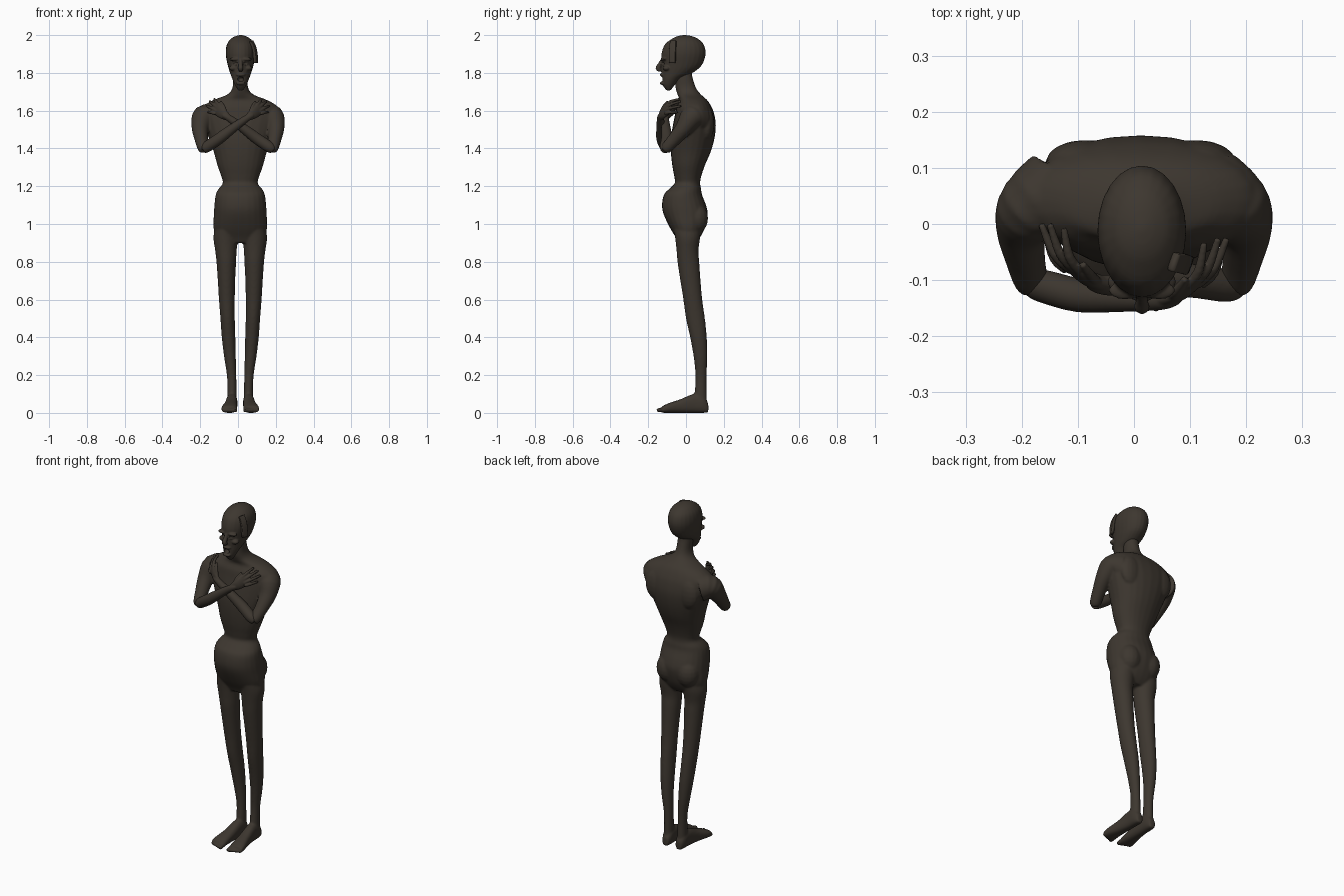
import bpy, bmesh, math
from mathutils import Vector

cube = bpy.data.objects.get("Cube")
if cube:
    bpy.data.objects.remove(cube, do_unlink=True)

skin = bpy.data.materials.new("dark brown skin")
skin.use_nodes = True
color = (0.047, 0.038, 0.029, 1)
skin.diffuse_color = color
shader = next(n for n in skin.node_tree.nodes if n.type == 'BSDF_PRINCIPLED')
shader.inputs["Base Color"].default_value = color
shader.inputs["Roughness"].default_value = 0.8

MID = 0.012      # the body's centre line
SIDES = 24


def smooth_rings(rings, steps=4):
    """Catmull-Rom interpolation between the given rings."""
    rows = [rings[0]] + list(rings) + [rings[-1]]
    out = []
    for p, q, r, s in zip(rows, rows[1:], rows[2:], rows[3:]):
        for k in range(steps):
            t = k / steps
            out.append([b + t / 2 * (c - a + t * (2*a - 5*b + 4*c - d + t * (3*b - a - 3*c + d)))
                        for a, b, c, d in zip(p, q, r, s)])
    return out + [list(rings[-1])]


def loft(bm, rings, axis=None, up=(0, 1, 0), power=1.0):
    """Skin elliptical rings (x, y, z, half width, half depth), capped at both ends."""
    rows = smooth_rings(rings)
    centers = [Vector(r[:3]) for r in rows]
    loops = []
    for i, row in enumerate(rows):
        ahead, behind = centers[min(i + 1, len(rows) - 1)], centers[max(i - 1, 0)]
        n = Vector(axis) if axis else (ahead - behind).normalized()
        side = Vector(up).cross(n).normalized()
        rise = n.cross(side)
        loop = []
        for k in range(SIDES):
            a = math.tau * k / SIDES
            c, s = math.cos(a), math.sin(a)
            c, s = math.copysign(abs(c) ** power, c), math.copysign(abs(s) ** power, s)
            loop.append(bm.verts.new(centers[i] + side * c * row[3] + rise * s * row[4]))
        loops.append(loop)
    for lo, hi in zip(loops, loops[1:]):
        for k in range(SIDES):
            j = (k + 1) % SIDES
            bm.faces.new((lo[k], lo[j], hi[j], hi[k]))
    bm.faces.new(loops[0][::-1])
    bm.faces.new(loops[-1])


def tube(bm, points, **options):
    """Round tube through (x, y, z, radius) points."""
    loft(bm, [(*p, p[3]) for p in points], **options)


def upright(bm, rows, **options):
    """Vertical loft from (z, centre x, half width, front y, back y) rows."""
    loft(bm, [(x, (f + b) / 2, z, w, (b - f) / 2) for z, x, w, f, b in rows],
         axis=(0, 0, 1), **options)


def ball(bm, center, size):
    new = bmesh.ops.create_uvsphere(bm, u_segments=16, v_segments=10, radius=1)["verts"]
    bmesh.ops.scale(bm, vec=size, verts=new)
    bmesh.ops.translate(bm, vec=center, verts=new)


def finish(bm, name, voxel=None, passes=3):
    """Turn the parts into one object, optionally fused into a single skin."""
    bmesh.ops.recalc_face_normals(bm, faces=bm.faces)
    mesh = bpy.data.meshes.new(name)
    bm.to_mesh(mesh)
    bm.free()
    mesh.materials.append(skin)
    ob = bpy.data.objects.new(name, mesh)
    bpy.context.collection.objects.link(ob)
    mesh.shade_smooth()
    if voxel:
        remesh = ob.modifiers.new("fuse", 'REMESH')
        remesh.mode = 'VOXEL'
        remesh.voxel_size = voxel
        remesh.use_smooth_shade = True
        relax = ob.modifiers.new("relax", 'SMOOTH')
        relax.factor = 0.5
        relax.iterations = passes
    return ob


# Torso and neck
body = bmesh.new()
torso = [(.90, .08, -.04, .05), (.93, .125, -.055, .075), (.98, .142, -.085, .10),
         (1.05, .14, -.118, .115), (1.1, .137, -.127, .106), (1.155, .13, -.117, .085),
         (1.185, .116, -.09, .08), (1.215, .093, -.06, .075), (1.25, .1, -.062, .08),
         (1.31, .121, -.073, .1), (1.38, .14, -.08, .13), (1.45, .165, -.08, .15),
         (1.52, .19, -.07, .158), (1.58, .208, -.058, .15), (1.62, .2, -.05, .135),
         (1.655, .145, -.035, .113), (1.685, .07, -.045, .08), (1.72, .042, -.055, .053),
         (1.78, .037, -.055, .034), (1.82, .034, -.05, .03)]
upright(body, [(z, MID, w, f, b) for z, w, f, b in torso], power=.92)

# Legs, feet, toes and upper arms
leg = [(1.0, .07, .06, -.07, .08), (.93, .077, .065, -.058, .075), (.86, .076, .057, -.05, .066),
       (.8, .074, .052, -.045, .07), (.7, .073, .046, -.03, .077), (.6, .071, .042, -.014, .086),
       (.5, .067, .038, 0, .1), (.4, .062, .036, .022, .11), (.3, .055, .031, .04, .113),
       (.2, .046, .025, .05, .109), (.12, .044, .024, .047, .109), (.03, .044, .026, .04, .112)]
foot = [(.118, .043, .018, .05), (.09, .044, .028, .09), (.04, .045, .03, .1),
        (-.03, .05, .034, .072), (-.09, .057, .041, .052), (-.125, .059, .042, .036)]
upper_arm = [(.14, .06, 1.56, .075), (.182, .03, 1.565, .064), (.2, -.01, 1.51, .046),
             (.194, -.06, 1.45, .036), (.184, -.1, 1.405, .031), (.178, -.11, 1.395, .024)]
for s in (-1, 1):
    upright(body, [(z, MID + s * x, w, f, b) for z, x, w, f, b in leg])
    loft(body, [(MID + s * x, y, top / 2, w, top / 2) for y, x, w, top in foot],
         axis=(0, -1, 0), up=(0, 0, 1), power=.8)
    for i in range(5):
        x = MID + s * (.027 + .016 * i)
        r = .012 - .001 * i
        tip = -.145 + .006 * i
        tube(body, [(x, -.1, .02, r), (x, tip, .014, r), (x, tip - .01, .012, r / 2)], up=(0, 0, 1))
    tube(body, [(s * x, y, z, r) for x, y, z, r in upper_arm])
    # Shoulder blades and buttocks
    ball(body, (MID + s * .1, .11, 1.53), (.07, .04, .09))
    ball(body, (MID + s * .065, .055, 1.03), (.065, .062, .08))
finish(body, "body", voxel=.006, passes=5)

# Crossed forearms with hands resting on the chest
forearm = [(.186, -.108, 1.393, .022), (.165, -.11, 1.408, .029), (.1, -.115, 1.452, .03),
           (.03, -.12, 1.505, .025), (-.05, -.123, 1.562, .018), (-.075, -.115, 1.575, .016)]
palm = [(-.05, -.122, 1.562, .018, .014), (-.08, -.112, 1.583, .028, .014),
        (-.105, -.093, 1.603, .032, .013), (-.122, -.08, 1.615, .026, .009)]
finger_tips = [(-.125, -.022, 1.662), (-.15, -.014, 1.65), (-.165, -.014, 1.625), (-.158, -.03, 1.592)]
for s, side, shift in ((-1, "right", -.012), (1, "left", .014)):
    arm = bmesh.new()
    tube(arm, [(s * x, y + shift * (x < .15), z, r) for x, y, z, r in forearm])
    loft(arm, [(s * x, y + shift, z, a, b) for x, y, z, a, b in palm], up=(-s * .5, -.86, 0))
    for i, tip in enumerate(finger_tips):
        base = Vector((-.098 - .007 * i, -.096, 1.626 - .014 * i))
        end = Vector(tip)
        knuckle = base.lerp(end, .5) + Vector((-.004, -.012, .003))
        tube(arm, [(s * p.x, p.y + shift, p.z, r)
                   for p, r in ((base, .009), (knuckle, .0085), (end, .006))])
    # Thumb
    thumb = [(-.065, -.118, 1.585, .01), (-.075, -.108, 1.618, .009), (-.092, -.085, 1.65, .006)]
    tube(arm, [(s * x, y + shift, z, r) for x, y, z, r in thumb], up=(1, 0, 0))
    finish(arm, side + "_forearm_and_hand", voxel=.0032, passes=2)

# Head with brow, nose, cheekbones and lips
FACE = .014
head = bmesh.new()
skull = [(1.708, .014, -.103, -.08), (1.735, .03, -.124, -.06), (1.77, .045, -.128, -.025),
         (1.8, .056, -.13, .035), (1.84, .068, -.13, .083), (1.9, .079, -.13, .104),
         (1.95, .073, -.112, .094), (1.98, .052, -.075, .064), (1.994, .028, -.045, .033),
         (2.0, .006, -.015, -.002)]
upright(head, [(z, FACE, w, f, b) for z, w, f, b in skull])
tube(head, [(FACE, -.125, 1.872, .008), (FACE, -.138, 1.845, .011),
            (FACE, -.147, 1.825, .014), (FACE, -.135, 1.812, .01)], up=(1, 0, 0))
for s in (-1, 1):
    ball(head, (FACE + s * .03, -.118, 1.872), (.03, .017, .009))
    ball(head, (FACE + s * .04, -.103, 1.825), (.021, .02, .014))
for z in (1.79, 1.745):
    ball(head, (FACE, -.125, z), (.025, .014, .009))
head_ob = finish(head, "head", voxel=.004, passes=2)

# Eye sockets and open mouth are cut away
cutter = bmesh.new()
for s in (-1, 1):
    ball(cutter, (FACE + s * .031, -.13, 1.85), (.018, .016, .01))
ball(cutter, (FACE, -.135, 1.767), (.017, .035, .014))
cutter_ob = finish(cutter, "face_cutter")
cutter_ob.hide_render = True
cutter_ob.hide_set(True)
cut = head_ob.modifiers.new("face hollows", 'BOOLEAN')
cut.object = cutter_ob
cut.operation = 'DIFFERENCE'

# Flat strap hanging at the left temple
strap = bmesh.new()
loft(strap, [(.07, -.068, 1.968, .017, .007), (.085, -.07, 1.935, .018, .008),
             (.092, -.072, 1.895, .018, .009), (.094, -.072, 1.853, .017, .009)],
     up=(1, -.35, 0), power=.4)
finish(strap, "temple_strap")
